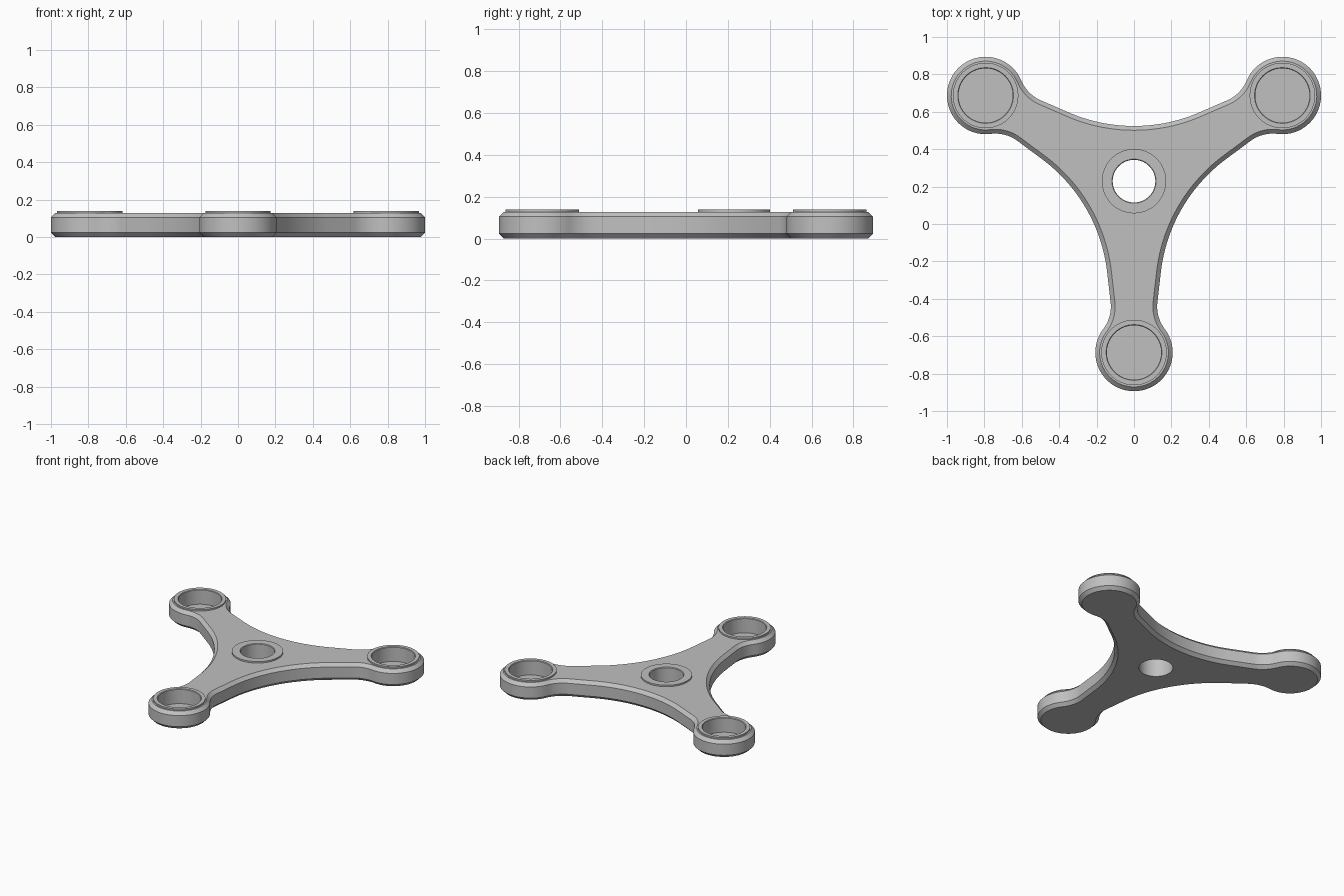
import bpy, bmesh
from math import sin, cos, pi, radians, atan2, hypot
from mathutils import Matrix, Vector

cube = bpy.data.objects.get("Cube")
if cube:
    bpy.data.objects.remove(cube, do_unlink=True)

HUB = Vector((0, 0.229, 0))
REACH, PAD_R = 0.916, 0.207
TOP, RIM_TOP, BEVEL = 0.128, 0.139, 0.023
POCKET_R, POCKET_FLOOR, BORE_R = 0.145, 0.03, 0.114
ARM_ANGLES = [radians(a) for a in (-90, 30, 150)]

grey = bpy.data.materials.new("plain grey")
grey.use_nodes = True
colour = (0.53, 0.53, 0.53, 1)
grey.diffuse_color = colour
grey.node_tree.nodes["Principled BSDF"].inputs["Base Color"].default_value = colour


def finish(bm, name):
    bmesh.ops.recalc_face_normals(bm, faces=bm.faces)
    mesh = bpy.data.meshes.new(name)
    bm.to_mesh(mesh)
    bm.free()
    mesh.materials.append(grey)
    obj = bpy.data.objects.new(name, mesh)
    bpy.context.collection.objects.link(obj)
    return obj


def smooth(obj):
    bpy.ops.object.select_all(action='DESELECT')
    obj.select_set(True)
    bpy.context.view_layer.objects.active = obj
    bpy.ops.object.shade_smooth_by_angle(angle=radians(30))


def arc(cx, cy, r, start, end, n):
    return [(cx + r * cos(start + (end - start) * i / n),
             cy + r * sin(start + (end - start) * i / n)) for i in range(n + 1)]


def half_arm(inset):
    """One side of an arm lying along +x: web curve, neck fillet, pad."""
    web_r, web_d, neck_r = 0.88, 1.175, 0.2
    neck_x, neck_y = 0.67, 0.322
    join = atan2(-neck_y, REACH - neck_x)
    gap = hypot(neck_y, REACH - neck_x) - PAD_R   # fillet touches the pad
    web = arc(web_d * cos(pi / 3), web_d * sin(pi / 3), web_r + inset,
              radians(240), radians(262), 10)
    neck = arc(neck_x, neck_y, gap + inset, radians(-98), join, 12)
    pad = arc(REACH, 0, PAD_R - inset, join + pi, 0, 20)
    return web + neck + pad[1:]


def outline(inset):
    half = half_arm(inset)
    # The far half mirrors the near one; skip shared end points
    arm = half[::-1] + []
    arm = [(x, -y) for x, y in half[:-1]] + arm[:-1]
    return [HUB + Matrix.Rotation(a, 3, 'Z') @ Vector((x, y, 0))
            for a in ARM_ANGLES for x, y in arm]


# Body: chamfered three-armed plate
bm = bmesh.new()
levels = [(0, BEVEL), (BEVEL, 0), (TOP - BEVEL, 0), (TOP, BEVEL)]
rings = [[bm.verts.new((p.x, p.y, z)) for p in outline(inset)] for z, inset in levels]
count = len(rings[0])
for low, high in zip(rings, rings[1:]):
    for i in range(count):
        j = (i + 1) % count
        bm.faces.new((low[i], low[j], high[j], high[i]))
bm.faces.new(rings[0][::-1])
bm.faces.new(rings[-1])
body = finish(bm, "body")

pads = [HUB + Vector((cos(a), sin(a), 0)) * REACH for a in ARM_ANGLES]


# Pockets in the pads and a through bore in the hub
def cut(centre, radius, bottom):
    bm = bmesh.new()
    bmesh.ops.create_cone(bm, cap_ends=True, segments=64, radius1=radius,
                          radius2=radius, depth=0.5,
                          matrix=Matrix.Translation(centre + Vector((0, 0, bottom + 0.25))))
    cutter = finish(bm, "cutter")
    cutter.hide_render = True
    mod = body.modifiers.new("cut", 'BOOLEAN')
    mod.operation, mod.solver, mod.object = 'DIFFERENCE', 'EXACT', cutter
    bpy.context.view_layer.objects.active = body
    bpy.ops.object.modifier_apply(modifier=mod.name)
    bpy.data.objects.remove(cutter, do_unlink=True)


for p in pads:
    cut(p, POCKET_R, POCKET_FLOOR)
cut(HUB, BORE_R, -0.1)
smooth(body)


# Raised rims around each opening
def rim(name, centre, inner, outer):
    lip = 0.004
    profile = [(inner, TOP), (outer, TOP), (outer, RIM_TOP),
               (inner + lip, RIM_TOP), (inner, RIM_TOP - lip)]
    n = 64
    bm = bmesh.new()
    loops = [[bm.verts.new((centre.x + r * cos(2 * pi * i / n),
                            centre.y + r * sin(2 * pi * i / n), z))
              for r, z in profile] for i in range(n)]
    for i in range(n):
        a, b = loops[i], loops[(i + 1) % n]
        for k in range(len(profile)):
            m = (k + 1) % len(profile)
            bm.faces.new((a[k], b[k], b[m], a[m]))
    smooth(finish(bm, name))


for name, p in zip(("front_rim", "left_rim", "right_rim"), pads):
    rim(name, p, POCKET_R, 0.175)
rim("hub_rim", HUB, BORE_R, 0.172)
